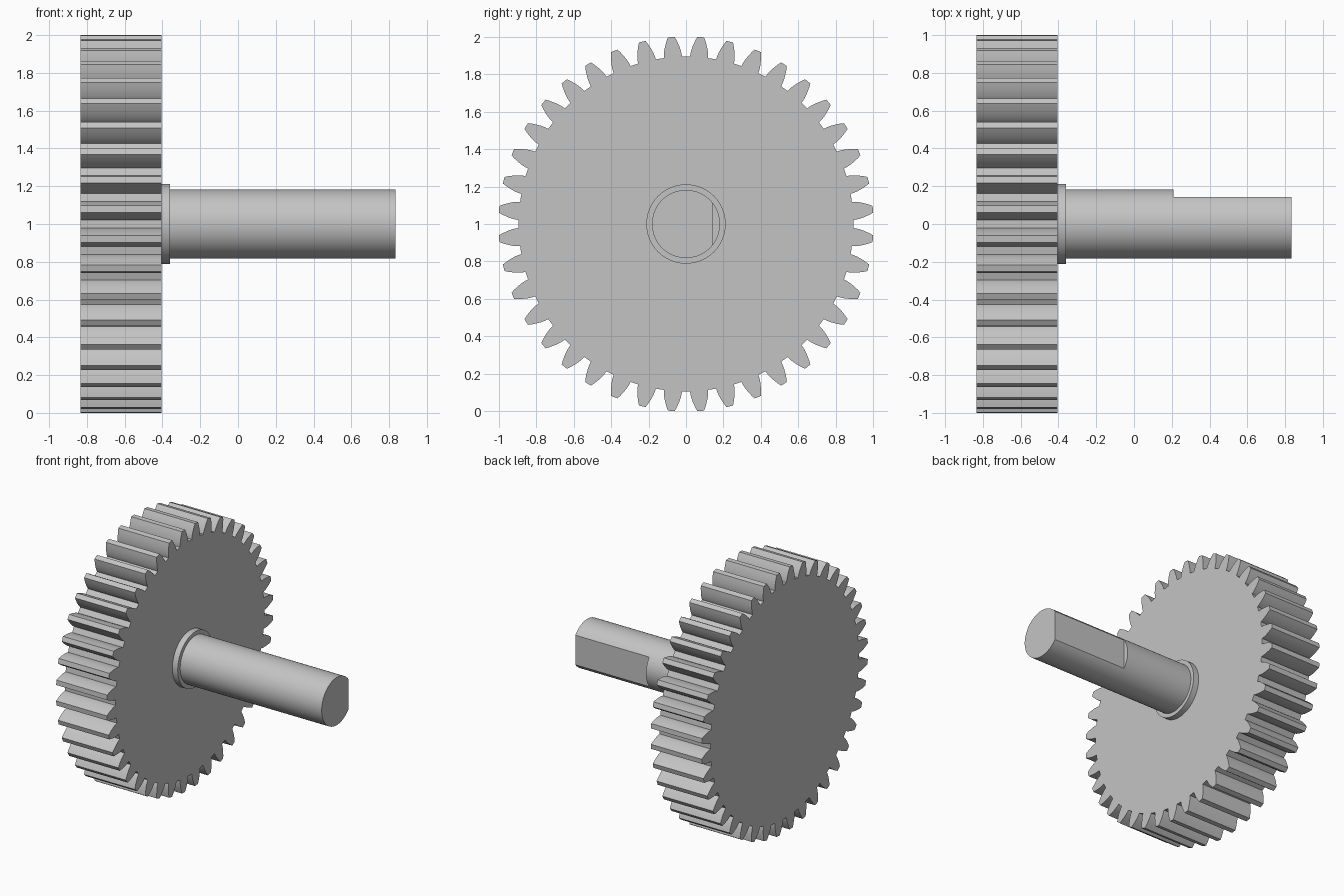
import bpy
import bmesh
from math import pi, sin, cos, tan, acos, sqrt, radians

if "Cube" in bpy.data.objects:
    bpy.data.objects.remove(bpy.data.objects["Cube"], do_unlink=True)

steel = bpy.data.materials.new("steel_grey")
steel.use_nodes = True
GREY = (0.55, 0.55, 0.55, 1)
steel.diffuse_color = GREY
steel.node_tree.nodes["Principled BSDF"].inputs["Base Color"].default_value = GREY

AXIS_Z = 1.0
TEETH = 40
MODULE = 2.0 / (TEETH + 1.9)


def prism(name, outline, x0, x1):
    """Extrude a closed (y, z) outline about the axis from x0 to x1."""
    bm = bmesh.new()
    face = bm.faces.new([bm.verts.new((x0, y, AXIS_Z + z)) for y, z in outline])
    grown = bmesh.ops.extrude_face_region(bm, geom=[face])["geom"]
    verts = [v for v in grown if isinstance(v, bmesh.types.BMVert)]
    bmesh.ops.translate(bm, verts=verts, vec=(x1 - x0, 0, 0))
    bmesh.ops.recalc_face_normals(bm, faces=bm.faces)
    mesh = bpy.data.meshes.new(name)
    bm.to_mesh(mesh)
    bm.free()
    obj = bpy.data.objects.new(name, mesh)
    bpy.context.collection.objects.link(obj)
    mesh.materials.append(steel)
    return obj


def circle(radius, n=96):
    return [(radius * sin(2 * pi * i / n), radius * cos(2 * pi * i / n)) for i in range(n)]


def smooth(obj, degrees):
    bpy.ops.object.select_all(action="DESELECT")
    obj.select_set(True)
    bpy.context.view_layer.objects.active = obj
    bpy.ops.object.shade_smooth_by_angle(angle=radians(degrees))


def gear_outline(steps=6):
    """Involute spur gear with a gap centred at the top."""
    pressure = radians(20)
    pitch_r = MODULE * TEETH / 2
    base_r = pitch_r * cos(pressure)
    tip_r = pitch_r + MODULE
    root_r = pitch_r - 1.25 * MODULE
    half_pitch = pi / (2 * TEETH) + tan(pressure) - pressure
    # One flank as (radius, half angle of the tooth)
    flank = [(root_r, half_pitch)]
    for i in range(steps + 1):
        r = base_r + (tip_r - base_r) * i / steps
        a = acos(base_r / r)
        flank.append((r, half_pitch - (tan(a) - a)))
    tooth = [(r, -a) for r, a in flank] + [(r, a) for r, a in reversed(flank)]
    points = []
    for k in range(TEETH):
        centre = 2 * pi * (k + 0.5) / TEETH
        points += [(r * sin(centre + a), r * cos(centre + a)) for r, a in tooth]
    return points


# Toothed wheel and its shoulder ring
gear = prism("gear_wheel", gear_outline(), -0.833, -0.405)
smooth(gear, 20)
collar = prism("shaft_collar", circle(0.212), -0.405, -0.36)
smooth(collar, 30)

# Shaft with a flat milled on its rear side towards the free end
shaft = prism("shaft", circle(0.182), -0.36, 0.833)
flat = [(0.143, -0.3), (0.143, 0.3), (0.3, 0.3), (0.3, -0.3)]
cutter = prism("flat_cutter", flat, 0.21, 0.9)
cutter.hide_render = True
cut = shaft.modifiers.new("milled_flat", "BOOLEAN")
cut.operation = "DIFFERENCE"
cut.solver = "EXACT"
cut.object = cutter
bpy.ops.object.select_all(action="DESELECT")
shaft.select_set(True)
bpy.context.view_layer.objects.active = shaft
bpy.ops.object.modifier_apply(modifier=cut.name)
bpy.data.objects.remove(cutter, do_unlink=True)
smooth(shaft, 30)
